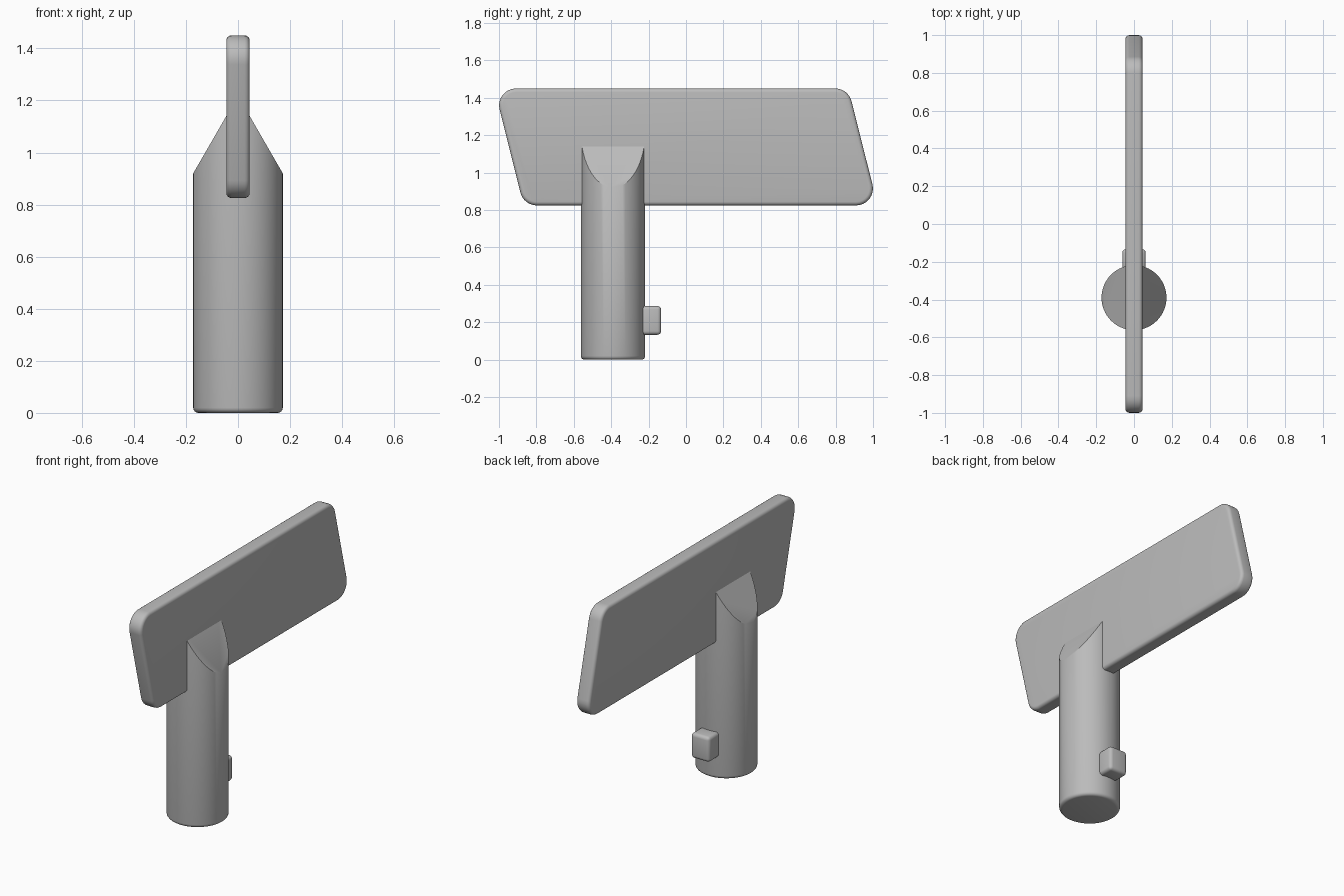
import bpy, bmesh, math
from mathutils import Vector

if "Cube" in bpy.data.objects:
    bpy.data.objects.remove(bpy.data.objects["Cube"])

grey = bpy.data.materials.new("plain grey")
grey.diffuse_color = (0.5, 0.5, 0.5, 1)
grey.use_nodes = True
grey.node_tree.nodes["Principled BSDF"].inputs["Base Color"].default_value = grey.diffuse_color


def finish(name, bm):
    bmesh.ops.recalc_face_normals(bm, faces=bm.faces[:])
    me = bpy.data.meshes.new(name)
    bm.to_mesh(me)
    bm.free()
    me.materials.append(grey)
    ob = bpy.data.objects.new(name, me)
    bpy.context.collection.objects.link(ob)
    bpy.ops.object.select_all(action='DESELECT')
    ob.select_set(True)
    bpy.context.view_layer.objects.active = ob
    bpy.ops.object.shade_smooth_by_angle(angle=math.radians(35))
    return ob


def rounded_outline(corners, r, steps=8):
    """Round each corner of a convex polygon with an arc of radius r."""
    pts, n = [], len(corners)
    for i, c in enumerate(corners):
        c = Vector(c)
        a = (Vector(corners[i - 1]) - c).normalized()
        b = (Vector(corners[(i + 1) % n]) - c).normalized()
        half = a.angle(b) / 2
        centre = c + (a + b).normalized() * (r / math.sin(half))
        u = c + a * (r / math.tan(half)) - centre
        v = c + b * (r / math.tan(half)) - centre
        sweep = u.angle(v)
        for k in range(steps + 1):
            t = k / steps
            pts.append(centre + (u * math.sin((1 - t) * sweep) + v * math.sin(t * sweep)) / math.sin(sweep))
    return pts


# slanted plate: rounded parallelogram in the y-z plane, given thickness along x
T = 0.045
bm = bmesh.new()
outline = rounded_outline([(-0.868, 0.825), (1.025, 0.825), (0.868, 1.45), (-1.025, 1.45)], 0.09)
face = bm.faces.new([bm.verts.new((-T, p.x, p.y)) for p in outline])
ext = bmesh.ops.extrude_face_region(bm, geom=[face], use_keep_orig=True)
moved = [g for g in ext["geom"] if isinstance(g, bmesh.types.BMVert)]
bmesh.ops.translate(bm, verts=moved, vec=(2 * T, 0, 0))
bmesh.ops.recalc_face_normals(bm, faces=bm.faces[:])
rims = [e for e in bm.edges if abs(e.verts[0].co.x - e.verts[1].co.x) < 1e-5]
bmesh.ops.bevel(bm, geom=rims, offset=0.02, segments=4, profile=0.5, affect='EDGES')
finish("slanted_plate", bm)

# round handle: soft bottom edge, top cut to a 60 degree ridge
R, CY = 0.172, -0.39
bm = bmesh.new()
bmesh.ops.create_cone(bm, cap_ends=True, segments=64, radius1=R, radius2=R, depth=1.3)
bmesh.ops.translate(bm, verts=bm.verts[:], vec=(0, CY, 0.65))
base = [e for e in bm.edges if all(v.co.z < 1e-4 for v in e.verts)]
bmesh.ops.bevel(bm, geom=base, offset=0.02, segments=4, profile=0.5, affect='EDGES')
for s in (1, -1):
    bmesh.ops.bisect_plane(bm, geom=bm.verts[:] + bm.edges[:] + bm.faces[:],
                           plane_co=(s * R, CY, 0.92),
                           plane_no=(s * math.sin(math.radians(60)), 0, 0.5),
                           clear_outer=True)
    bmesh.ops.holes_fill(bm, edges=[e for e in bm.edges if e.is_boundary], sides=0)
finish("handle", bm)

# small rounded trigger button on the back of the handle
bm = bmesh.new()
bmesh.ops.create_cube(bm, size=1)
bmesh.ops.scale(bm, verts=bm.verts[:], vec=(0.124, 0.11, 0.154))
bmesh.ops.translate(bm, verts=bm.verts[:], vec=(0, -0.188, 0.21))
bmesh.ops.bevel(bm, geom=bm.edges[:], offset=0.02, segments=4, profile=0.5, affect='EDGES')
finish("trigger_button", bm)
